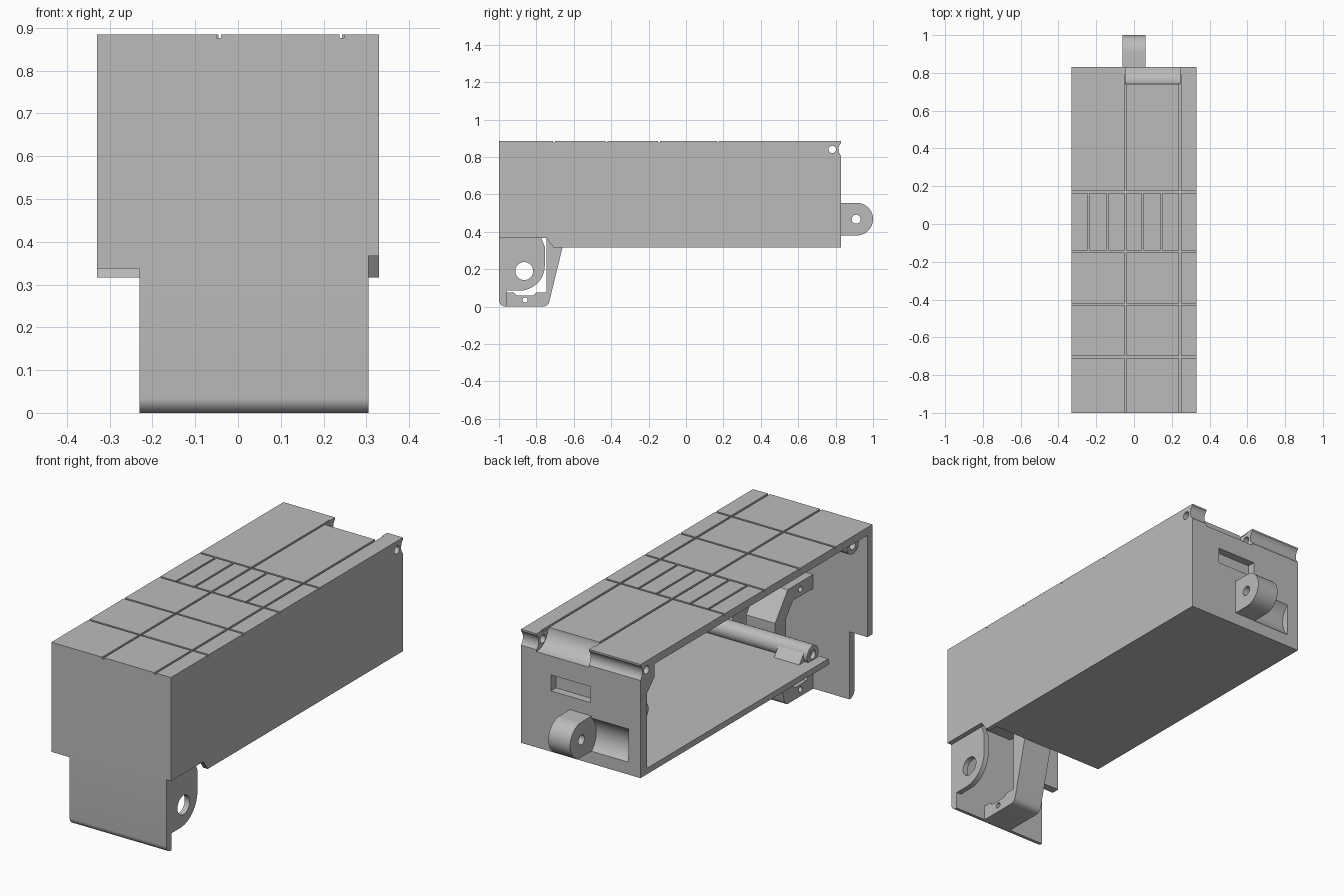
import bpy
from math import cos, sin, pi, radians

if "Cube" in bpy.data.objects:
    bpy.data.objects.remove(bpy.data.objects["Cube"], do_unlink=True)

grey = bpy.data.materials.new("plain grey")
grey.use_nodes = True
grey.diffuse_color = (0.5, 0.5, 0.5, 1)
grey.node_tree.nodes["Principled BSDF"].inputs["Base Color"].default_value = (0.5, 0.5, 0.5, 1)


def prism(name, pts, a, b, axis="x"):
    """Extrude a closed profile from a to b: (y, z) along x, or (x, z) along y."""
    place = (lambda p, t: (t, p[0], p[1])) if axis == "x" else (lambda p, t: (p[0], t, p[1]))
    n = len(pts)
    verts = [place(p, t) for t in (a, b) for p in pts]
    faces = [list(range(n))[::-1], list(range(n, 2 * n))]
    faces += [(i, (i + 1) % n, n + (i + 1) % n, n + i) for i in range(n)]
    area = sum(pts[i][0] * pts[(i + 1) % n][1] - pts[(i + 1) % n][0] * pts[i][1] for i in range(n))
    if (area < 0) != (axis == "y"):
        faces = [tuple(reversed(f)) for f in faces]
    mesh = bpy.data.meshes.new(name)
    mesh.from_pydata(verts, [], faces)
    mesh.materials.append(grey)
    obj = bpy.data.objects.new(name, mesh)
    bpy.context.collection.objects.link(obj)
    return obj


def arc(cy, cz, r, start, end, n=12):
    return [(cy + r * cos(radians(start + (end - start) * i / n)),
             cz + r * sin(radians(start + (end - start) * i / n))) for i in range(n + 1)]


def rect(y0, y1, z0, z1):
    return [(y0, z0), (y1, z0), (y1, z1), (y0, z1)]


def rod(name, y, z, r, a, b):
    return prism(name, arc(y, z, r, 0, 360, 32)[:-1], a, b)


def cut(obj, *cutters):
    """Subtract each cutter in turn, then discard it."""
    bpy.context.view_layer.objects.active = obj
    for c in cutters:
        c.hide_render = True
        m = obj.modifiers.new("cut", "BOOLEAN")
        m.operation, m.solver, m.object = "DIFFERENCE", "EXACT", c
        bpy.ops.object.modifier_apply(modifier=m.name)
        bpy.data.objects.remove(c, do_unlink=True)
    return obj


W, BACK, TOP = 0.33, 0.83, 0.884
SIDE = 0.305          # inner face of the closed side
LEG = -0.23           # open-side edge of the front leg

# Housing: long box, open on one side, floor stopping short of the front
housing = prism("housing", [(-1, 0.367), (-0.745, 0.367), (-0.71, 0.317),
                            (BACK, 0.317), (BACK, TOP), (-1, TOP)], -W, W)
cut(housing,
    prism("cavity", [(-0.96, 0.2), (-0.69, 0.2), (-0.66, 0.317), (-0.652, 0.347), (0.78, 0.347),
                     (0.78, 0.72), (0.72, 0.78), (0.72, 0.845), (-0.96, 0.845)], -0.5, SIDE),
    # Hinge end: pin hole, scalloped edge, wide cove
    rod("pin_hole", 0.782, 0.84, 0.02, -0.5, 0.5),
    rod("edge_scallop", 0.865, 0.84, 0.05, -0.5, 0.5),
    rod("cove", 0.833, 0.887, 0.093, -0.045, 0.243),
    # Back wall recesses
    prism("latch_slot", rect(0.79, 0.9, 0.62, 0.70), -0.055, 0.165),
    rod("tab_recess", 0.905, 0.462, 0.112, -0.265, -0.06))

# Lid grooves: long, cross and short ones
depth = TOP - 0.008
for x in (-0.045, 0.243):
    cut(housing, prism("long_groove", [(x - 0.006, TOP + 0.01), (x - 0.005, depth),
                                       (x + 0.005, depth), (x + 0.006, TOP + 0.01)], -1.1, 0.79, "y"))
for y in (-0.705, -0.425, -0.145, 0.17):
    cut(housing, prism("cross_groove", rect(y - 0.005, y + 0.005, depth, 1), -0.5, 0.5))
for x in (-0.24, -0.14, 0.045, 0.145):
    cut(housing, prism("short_groove", rect(x - 0.005, x + 0.005, depth, 1), -0.143, 0.168, "y"))

# Front leg with rounded lower edge, and the lip beside it
prism("front_leg", [(-0.96, 0.367), (-1, 0.367)] + arc(-0.965, 0.035, 0.035, 180, 270, 8)
      + [(-0.96, 0)], LEG, SIDE)
prism("front_lip", rect(-1, -0.96, 0.337, 0.367), -W, LEG)

# Side ear with round hole and swept lower edge
ear = prism("side_ear", [(-0.96, 0.38), (-0.96, 0.085)] + arc(-0.89, 0.22, 0.135, 270, 360)
            + [(-0.755, 0.32), (-0.78, 0.38)], 0.278, SIDE)
cut(ear, rod("ear_hole", -0.865, 0.19, 0.048, 0, 0.5))

# C-shaped bracket carried behind the front wall
bracket = prism("switch_bracket", [(-0.96, 0)] + arc(-0.765, 0.035, 0.035, 270, 350, 6)
                + [(-0.66, 0.317), (-0.66, 0.44), (-0.76, 0.57), (-0.96, 0.57), (-0.96, 0.50),
                   (-0.80, 0.50), (-0.745, 0.43), (-0.745, 0.075), (-0.80, 0.075),
                   (-0.815, 0.06), (-0.905, 0.06), (-0.92, 0.075), (-0.96, 0.075)],
                -0.03, 0.13)
cut(bracket, *[rod("screw_hole", -0.86, z, 0.014, -0.2, 0.3) for z in (0.035, 0.535)])


# Screw bosses reaching out from the closed side
for name, y, z in (("front_top_boss", -0.915, 0.80), ("front_floor_boss", -0.60, 0.375),
                   ("back_boss", 0.74, 0.60)):
    boss = rod(name, y, z, 0.045, -0.28, SIDE)
    cut(boss, rod("boss_hole", y, z, 0.022, -0.4, -0.1))

# Boss foot on the floor
prism("boss_foot", [(-0.652, 0.345), (-0.52, 0.345), (-0.565, 0.40), (-0.64, 0.40)], -0.26, -0.12)

# Rounded mounting tab at the back
tab = prism("back_tab", [(BACK - 0.03, 0.38)] + arc(0.9125, 0.4675, 0.0875, -90, 90, 20)
            + [(BACK - 0.03, 0.555)], -0.06, 0.06)
cut(tab, rod("tab_hole", 0.91, 0.467, 0.024, -0.2, 0.2))

# Smooth curved surfaces, keep corners sharp
for obj in list(bpy.context.scene.objects):
    obj.select_set(obj.type == "MESH")
bpy.context.view_layer.objects.active = housing
bpy.ops.object.shade_smooth_by_angle(angle=radians(30))
